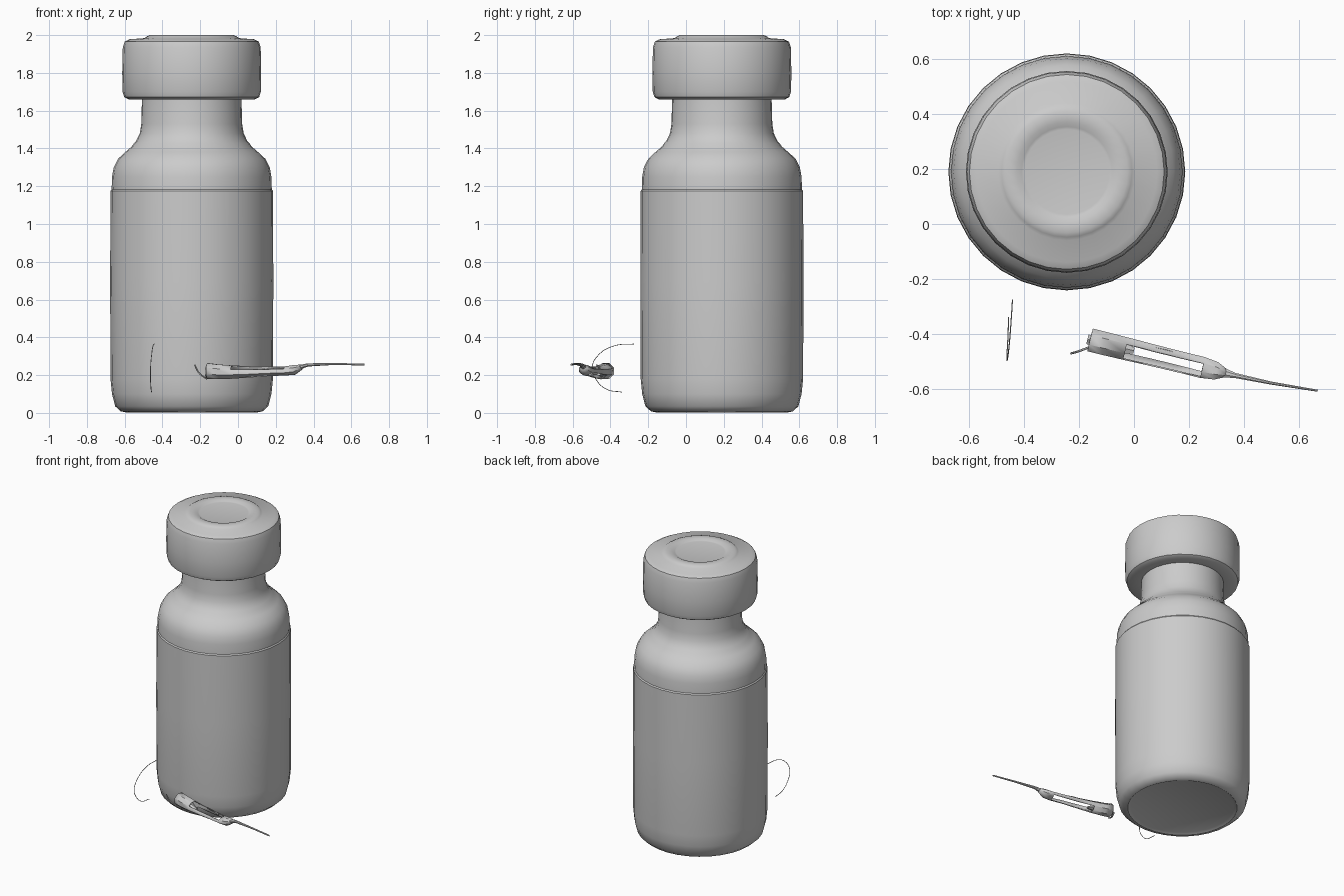
import bpy, bmesh, math
from mathutils import Vector

old = bpy.data.objects.get("Cube")
if old:
    bpy.data.objects.remove(old)

grey = bpy.data.materials.new("plain grey")
grey.use_nodes = True
COLOUR = (0.6, 0.6, 0.6, 1)
grey.diffuse_color = COLOUR
grey.node_tree.nodes["Principled BSDF"].inputs["Base Color"].default_value = COLOUR

AXIS = Vector((-0.245, 0.19, 0))


def finish(name, bm, angle=35):
    mesh = bpy.data.meshes.new(name)
    bm.to_mesh(mesh)
    bm.free()
    obj = bpy.data.objects.new(name, mesh)
    bpy.context.collection.objects.link(obj)
    mesh.materials.append(grey)
    bpy.ops.object.select_all(action="DESELECT")
    obj.select_set(True)
    bpy.context.view_layer.objects.active = obj
    bpy.ops.object.shade_smooth_by_angle(angle=math.radians(angle))
    return obj


def lathe(name, profile, sides=32):
    """Turn a (radius, height) profile around the vial axis."""
    bm = bmesh.new()
    verts = [bm.verts.new(AXIS + Vector((r, 0, z))) for r, z in profile]
    edges = [bm.edges.new(pair) for pair in zip(verts, verts[1:])]
    bmesh.ops.spin(bm, geom=verts + edges, cent=AXIS, axis=(0, 0, 1),
                   angle=math.tau, steps=sides)
    bmesh.ops.remove_doubles(bm, verts=bm.verts, dist=0.0005)
    bmesh.ops.recalc_face_normals(bm, faces=bm.faces)
    return finish(name, bm)


def tube(name, path, keep=lambda i, side: True, sides=8, wall=0):
    """Sweep rings along (point, half_width, half_height) stations."""
    bm = bmesh.new()
    along = (Vector(path[-1][0]) - Vector(path[0][0])).normalized()
    across = Vector((-along.y, along.x, 0)).normalized()
    rings = []
    for point, wide, high in path:
        ring = []
        for k in range(sides):
            a = math.tau * (k + 0.5) / sides
            offset = across * math.cos(a) * wide + Vector((0, 0, math.sin(a) * high))
            ring.append(bm.verts.new(Vector(point) + offset))
        rings.append(ring)
    for i, (a, b) in enumerate(zip(rings, rings[1:])):
        for k in range(sides):
            if keep(i, k):
                n = (k + 1) % sides
                bm.faces.new((a[k], a[n], b[n], b[k]))
    if not wall:
        bm.faces.new(rings[0][::-1])
        bm.faces.new(rings[-1])
    bmesh.ops.delete(bm, geom=[v for v in bm.verts if not v.link_faces], context="VERTS")
    bmesh.ops.recalc_face_normals(bm, faces=bm.faces)
    obj = finish(name, bm)
    if wall:
        shell = obj.modifiers.new("wall", "SOLIDIFY")
        shell.thickness = wall
    return obj


def wire(name, points, radius):
    """Thin smooth strand through the given points."""
    curve = bpy.data.curves.new(name, "CURVE")
    curve.dimensions = "3D"
    curve.bevel_depth = radius
    curve.bevel_resolution = 1
    curve.use_fill_caps = True
    spline = curve.splines.new("BEZIER")
    spline.bezier_points.add(len(points) - 1)
    for bp, co in zip(spline.bezier_points, points):
        bp.co = co
        bp.handle_left_type = bp.handle_right_type = "AUTO"
    curve.materials.append(grey)
    obj = bpy.data.objects.new(name, curve)
    bpy.context.collection.objects.link(obj)
    return obj


# Vial: base, straight wall, label edge step, shoulder and neck
lathe("vial_body", [
    (0, 0.012), (0.33, 0.012), (0.35, 0.003), (0.375, 0.008), (0.405, 0.035),
    (0.422, 0.1), (0.43, 0.18), (0.432, 0.7), (0.43, 1.175), (0.424, 1.183),
    (0.422, 1.25), (0.413, 1.3), (0.39, 1.345), (0.355, 1.378), (0.345, 1.386),
    (0.318, 1.41), (0.305, 1.428), (0.295, 1.438), (0.275, 1.48),
    (0.267, 1.53), (0.263, 1.68), (0, 1.68)])

# Crimped cap with a raised ring and sunken stopper disc
lathe("vial_cap", [
    (0, 1.67), (0.26, 1.665), (0.335, 1.66), (0.357, 1.672), (0.366, 1.7),
    (0.368, 1.8), (0.365, 1.935), (0.355, 1.965), (0.33, 1.978),
    (0.25, 1.984), (0.238, 1.993), (0.222, 2.0), (0.182, 1.999),
    (0.165, 1.99), (0.155, 1.988), (0, 1.988)])


# Syringe barrel: split open along its top and bottom in the middle
def barrel_wall(i, side):
    return i in (0, 1, 5, 6) or side in (7, 0, 3, 4)


def station(x, z, wide, high):
    return (x, -0.462 - 0.245 * x, z), wide, high


tube("syringe_barrel", [
    station(-0.16, 0.222, 0.046, 0.045), station(-0.11, 0.218, 0.046, 0.042),
    station(-0.03, 0.216, 0.045, 0.038), station(0.07, 0.217, 0.043, 0.032),
    station(0.16, 0.22, 0.042, 0.028), station(0.25, 0.222, 0.042, 0.026),
    station(0.3, 0.228, 0.035, 0.028), station(0.34, 0.243, 0.014, 0.014)],
    keep=barrel_wall, wall=0.006)

# Syringe needle, plunger remains and loose shards
tube("syringe_needle", [
    station(0.32, 0.24, 0.02, 0.014), station(0.37, 0.254, 0.01, 0.009),
    ((0.5, -0.58, 0.259), 0.006, 0.006), ((0.67, -0.608, 0.256), 0.004, 0.005)])
tube("plunger_remains", [
    station(-0.17, 0.215, 0.02, 0.035), station(-0.08, 0.21, 0.035, 0.02),
    station(0, 0.205, 0.012, 0.008)], sides=6)
wire("plunger_shard", [(-0.23, -0.472, 0.255), (-0.205, -0.465, 0.21),
                       (-0.165, -0.45, 0.18)], 0.004)
wire("barrel_sliver", [(0.08, -0.455, 0.235), (0.14, -0.47, 0.235),
                       (0.19, -0.49, 0.23)], 0.005)

# Fine bent strand beside the vial
wire("bent_strand", [
    (-0.443, -0.275, 0.365), (-0.45, -0.38, 0.355), (-0.457, -0.46, 0.31),
    (-0.463, -0.497, 0.24), (-0.463, -0.475, 0.175), (-0.46, -0.42, 0.125),
    (-0.457, -0.34, 0.11)], 0.002)
